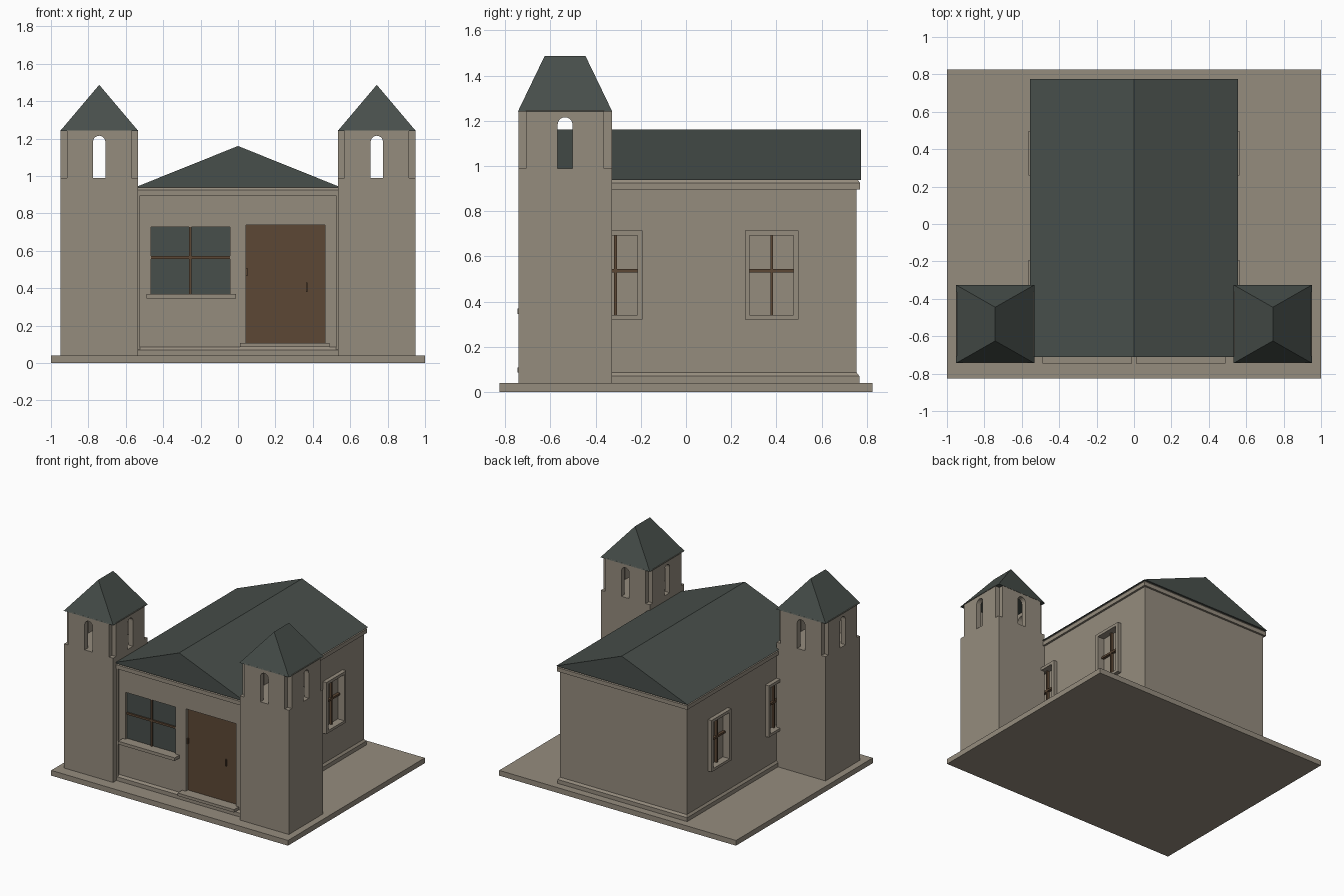
import bpy, bmesh, math

if "Cube" in bpy.data.objects:
    bpy.data.objects.remove(bpy.data.objects["Cube"])


def material(name, rgb):
    m = bpy.data.materials.new(name)
    m.diffuse_color = (*rgb, 1.0)
    m.use_nodes = True
    m.node_tree.nodes["Principled BSDF"].inputs["Base Color"].default_value = m.diffuse_color
    return m


STONE = material("warm grey stone", (0.300, 0.262, 0.208))
SLATE = material("dark green slate", (0.064, 0.078, 0.070))
WOOD = material("brown wood", (0.107, 0.064, 0.036))


def finish(name, bm, mat):
    bmesh.ops.recalc_face_normals(bm, faces=bm.faces)
    me = bpy.data.meshes.new(name)
    bm.to_mesh(me)
    bm.free()
    me.materials.append(mat)
    ob = bpy.data.objects.new(name, me)
    bpy.context.collection.objects.link(ob)
    return ob


def frustum(name, low, high, z0, z1, mat):
    """Solid between two rectangles (x0, x1, y0, y1); also makes hips and gables."""
    bm = bmesh.new()
    rings = []
    for (x0, x1, y0, y1), z in ((low, z0), (high, z1)):
        rings.append([bm.verts.new((x, y, z)) for x, y in
                      ((x0, y0), (x1, y0), (x1, y1), (x0, y1))])
    a, b = rings
    bm.faces.new(a)
    bm.faces.new(b)
    for i in range(4):
        j = (i + 1) % 4
        bm.faces.new((a[i], a[j], b[j], b[i]))
    bmesh.ops.remove_doubles(bm, verts=bm.verts, dist=1e-5)
    return finish(name, bm, mat)


def box(name, x0, x1, y0, y1, z0, z1, mat):
    r = (x0, x1, y0, y1)
    return frustum(name, r, r, z0, z1, mat)


def cut(target, *b):
    cutter = box("opening_cutter", *b, STONE)
    cutter.hide_render = True
    cutter.hide_viewport = True
    mod = target.modifiers.new("opening", 'BOOLEAN')
    mod.operation = 'DIFFERENCE'
    mod.solver = 'EXACT'
    mod.object = cutter


def arched_plate(name, cx, cy, along_x):
    """Belfry wall with a round-headed opening; cx, cy is the plate centre."""
    hw, ow, zb, zt, t = 0.172, 0.033, 0.985, 1.245, 0.019
    spring = 1.215 - ow
    prof = [(-hw, zb), (-ow, zb)]
    prof += [(-ow * math.cos(math.pi * i / 10), spring + ow * math.sin(math.pi * i / 10))
             for i in range(11)]
    prof += [(ow, zb), (hw, zb), (hw, zt), (-hw, zt)]
    bm = bmesh.new()
    if along_x:
        vs = [bm.verts.new((cx + u, cy - t, z)) for u, z in prof]
        d = (0, 2 * t, 0)
    else:
        vs = [bm.verts.new((cx - t, cy + u, z)) for u, z in prof]
        d = (2 * t, 0, 0)
    f = bm.faces.new(vs)
    ext = bmesh.ops.extrude_face_region(bm, geom=[f])
    bmesh.ops.translate(bm, vec=d, verts=[v for v in ext["geom"]
                                          if isinstance(v, bmesh.types.BMVert)])
    return finish(name, bm, STONE)


# Ground slab
box("ground_slab", -1, 1, -0.825, 0.825, 0, 0.04, STONE)

# Main hall with skirting, cornice and gabled roof
hall = box("hall_walls", -0.535, 0.535, -0.69, 0.755, 0.03, 0.938, STONE)
box("skirting", -0.547, 0.547, -0.702, 0.767, 0.035, 0.07, STONE)
frustum("skirting_slope", (-0.547, 0.547, -0.702, 0.767), (-0.535, 0.535, -0.69, 0.755),
        0.07, 0.086, STONE)
box("cornice", -0.55, 0.55, -0.705, 0.77, 0.895, 0.925, STONE)
frustum("cornice_slope", (-0.55, 0.55, -0.705, 0.77), (-0.54, 0.54, -0.695, 0.76),
        0.925, 0.938, STONE)
frustum("hall_roof", (-0.555, 0.555, -0.71, 0.775), (0, 0, -0.71, 0.775), 0.937, 1.16, SLATE)

# Front window
cut(hall, -0.465, -0.043, -0.75, -0.665, 0.367, 0.727)
box("front_window_glass", -0.465, -0.043, -0.672, -0.66, 0.367, 0.727, SLATE)
box("front_window_post", -0.261, -0.248, -0.683, -0.67, 0.367, 0.727, WOOD)
box("front_window_bar", -0.465, -0.043, -0.683, -0.67, 0.556, 0.571, WOOD)
box("front_window_sill", -0.49, -0.012, -0.746, -0.66, 0.345, 0.369, STONE)

# Front door
cut(hall, 0.043, 0.465, -0.75, -0.655, 0.1, 0.737)
box("front_door", 0.043, 0.465, -0.665, -0.645, 0.1, 0.737, WOOD)
box("door_handle", 0.364, 0.372, -0.675, -0.66, 0.38, 0.43, WOOD)
box("door_hinge", 0.043, 0.05, -0.675, -0.66, 0.465, 0.507, WOOD)
box("door_step", 0.012, 0.49, -0.746, -0.64, 0.086, 0.108, STONE)

for s, side in ((-1, "left"), (1, "right")):
    def sx(a, b):
        return tuple(sorted((s * a, s * b)))

    # Facade edge strip
    box(side + "_facade_strip", *sx(0.523, 0.545), -0.70, -0.68, 0.07, 0.9, STONE)

    # Side windows: stone surround, recessed pane, wooden cross
    for cy, pos in ((-0.312, "fore"), (0.379, "rear")):
        n = side + "_" + pos + "_window_"
        cut(hall, *sx(0.51, 0.60), cy - 0.097, cy + 0.097, 0.34, 0.692)
        for k, e in ((-1, "a"), (1, "b")):
            y0, y1 = sorted((cy + k * 0.097, cy + k * 0.119))
            box(n + "jamb_" + e, *sx(0.525, 0.565), y0, y1, 0.32, 0.714, STONE)
        box(n + "sill", *sx(0.525, 0.565), cy - 0.097, cy + 0.097, 0.32, 0.34, STONE)
        box(n + "lintel", *sx(0.525, 0.565), cy - 0.097, cy + 0.097, 0.692, 0.714, STONE)
        box(n + "post", *sx(0.505, 0.53), cy - 0.006, cy + 0.006, 0.34, 0.692, WOOD)
        box(n + "bar", *sx(0.505, 0.53), cy - 0.097, cy + 0.097, 0.528, 0.543, WOOD)

    # Tower shaft, open belfry and hipped roof
    cx, cy, h = s * 0.742, -0.535, 0.207
    box(side + "_tower_shaft", cx - h, cx + h, cy - h, cy + h, 0.035, 0.988, STONE)
    for k in (-1, 1):
        arched_plate(side + "_belfry_wall", cx, cy + k * (h - 0.019), True)
        arched_plate(side + "_belfry_wall", cx + k * (h - 0.019), cy, False)
    frustum(side + "_tower_roof", (cx - 0.209, cx + 0.209, cy - 0.209, cy + 0.209),
            (cx, cx, cy - 0.09, cy + 0.09), 1.24, 1.487, SLATE)
